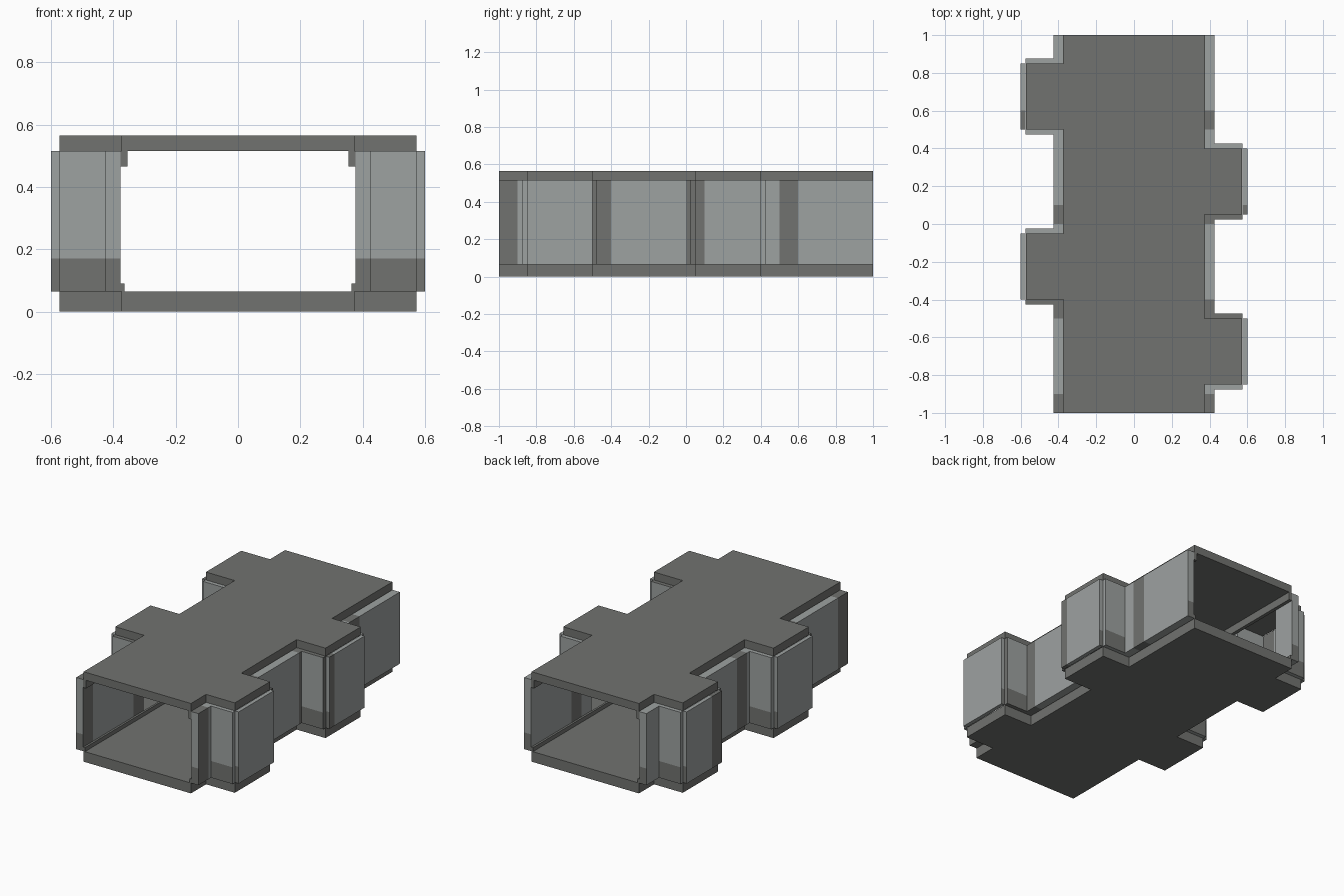
import bpy, bmesh
from mathutils import Vector

if "Cube" in bpy.data.objects:
    bpy.data.objects.remove(bpy.data.objects["Cube"])

Z_FLOOR, Z_CEIL, Z_TOP = 0.065, 0.515, 0.565
ALCOVES = [(-0.85, -0.5), (0.05, 0.4)]   # y ranges on the right side


def material(name, rgb):
    m = bpy.data.materials.new(name)
    m.diffuse_color = (*rgb, 1)
    m.use_nodes = True
    m.node_tree.nodes["Principled BSDF"].inputs["Base Color"].default_value = m.diffuse_color
    return m


DARK = material("dark_grey", (0.165, 0.17, 0.16))
LIGHT = material("light_grey", (0.34, 0.36, 0.355))


def finish(name, bm, mats):
    bmesh.ops.recalc_face_normals(bm, faces=bm.faces)
    me = bpy.data.meshes.new(name)
    bm.to_mesh(me)
    bm.free()
    for m in mats:
        me.materials.append(m)
    ob = bpy.data.objects.new(name, me)
    bpy.context.collection.objects.link(ob)
    return ob


def add_box(bm, lo, hi):
    lo, hi = Vector(lo), Vector(hi)
    verts = bmesh.ops.create_cube(bm, size=1)["verts"]
    for v in verts:
        v.co = Vector([(lo[i] + hi[i]) / 2 + v.co[i] * (hi[i] - lo[i]) for i in range(3)])


# floor and ceiling slabs with the stepped alcove outline
def slab(name, z0, z1):
    side = [(0.373, -1)]
    for a, b in ALCOVES:
        side += [(0.373, a), (0.573, a), (0.573, b), (0.373, b)]
    side += [(0.373, 1)]
    outline = side + [(-x, -y) for x, y in side]
    bm = bmesh.new()
    face = bm.faces.new([bm.verts.new((x, y, z0)) for x, y in outline])
    ext = bmesh.ops.extrude_face_region(bm, geom=[face])["geom"]
    for v in ext:
        if isinstance(v, bmesh.types.BMVert):
            v.co.z = z1
    finish(name, bm, [DARK])


slab("floor_slab", 0, Z_FLOOR)
slab("ceiling_slab", Z_CEIL, Z_TOP)


# wall panels: boxes cut at the painted bands
def walls(name, sign):
    bm = bmesh.new()

    def panel(x0, x1, y0, y1):
        xs = sorted((sign * x0, sign * x1))
        ys = sorted((sign * y0, sign * y1))
        add_box(bm, (xs[0], ys[0], Z_FLOOR), (xs[1], ys[1], Z_CEIL))

    start = -1
    for a, b in ALCOVES:
        panel(0.377, 0.425, start, a - 0.025)      # straight wall
        panel(0.575, 0.6, a, b)                    # alcove back
        panel(0.377, 0.575, a - 0.025, a)          # alcove sides
        panel(0.377, 0.575, b, b + 0.025)
        start = b + 0.025
    panel(0.377, 0.425, start, 1)

    cuts = [((0, -1 + 0.5 * k + d, 0), (0, 1, 0)) for k in range(4) for d in (0, 0.1)]
    for co, no in cuts + [((0, 0, 0.17), (0, 0, 1))]:
        bmesh.ops.bisect_plane(bm, geom=bm.verts[:] + bm.edges[:] + bm.faces[:],
                               plane_co=co, plane_no=no)
    bm.normal_update()
    for f in bm.faces:
        c = f.calc_center_median()
        if abs(f.normal.y) > 0.5:
            dark = c.z < 0.17                      # low band on end faces
        else:
            dark = (c.y + 1) % 0.5 < 0.1           # upright bands along the wall
        f.material_index = int(dark)
    finish(name, bm, [LIGHT, DARK])


walls("right_wall", 1)
walls("left_wall", -1)

# ceiling trims and skirtings along both inner sides
for side, s in (("right", 1), ("left", -1)):
    for part, x0, z0, z1 in (("ceiling_trim", 0.355, 0.465, Z_CEIL),
                             ("skirting", 0.364, Z_FLOOR, 0.09)):
        bm = bmesh.new()
        xs = sorted((s * x0, s * 0.377))
        add_box(bm, (xs[0], -1, z0), (xs[1], 1, z1))
        finish(f"{side}_{part}", bm, [DARK])
